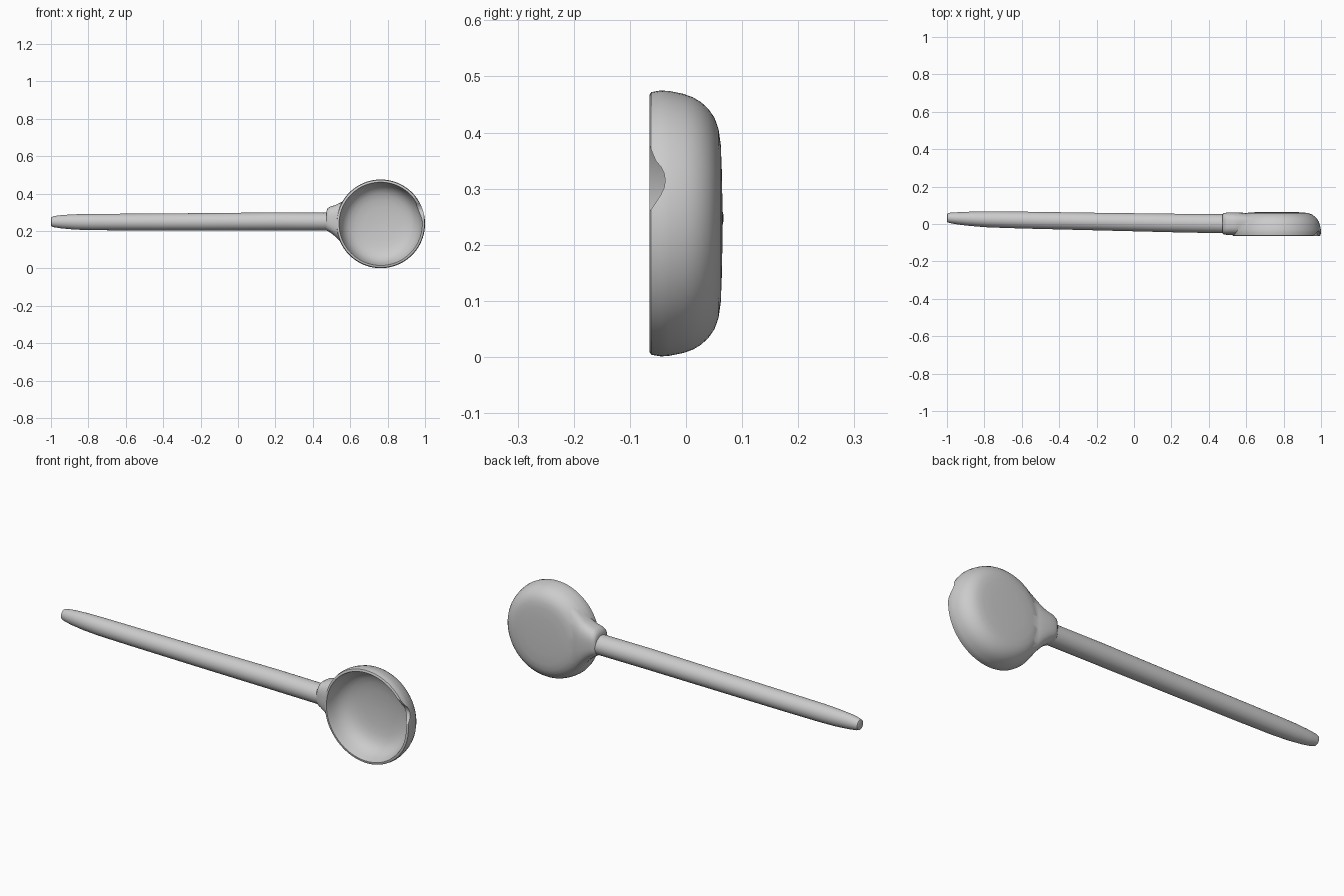
import bpy, bmesh, math

if "Cube" in bpy.data.objects:
    bpy.data.objects.remove(bpy.data.objects["Cube"])

CX, CZ = 0.763, 0.238   # bowl centre


def skin(name, rings):
    """Closed solid through a list of point rings."""
    bm = bmesh.new()
    loops = [[bm.verts.new(p) for p in ring] for ring in rings]
    n = len(loops[0])
    for a, b in zip(loops, loops[1:]):
        for i in range(n):
            j = (i + 1) % n
            bm.faces.new((a[i], a[j], b[j], b[i]))
    bm.faces.new(loops[0])
    bm.faces.new(loops[-1])
    bmesh.ops.recalc_face_normals(bm, faces=bm.faces[:])
    me = bpy.data.meshes.new(name)
    bm.to_mesh(me)
    bm.free()
    ob = bpy.data.objects.new(name, me)
    bpy.context.collection.objects.link(ob)
    return ob


def lathe(name, profile, n=96):
    """Revolve (radius, y) points around the bowl axis."""
    return skin(name, [[(CX + r * math.cos(2 * math.pi * i / n), y,
                         CZ + r * math.sin(2 * math.pi * i / n)) for i in range(n)]
                       for r, y in profile])


def loft(name, sections, power=2.0, n=40):
    """Superellipse sections along x: (x, y0, y1, z0, z1)."""
    def pt(s, t):
        x, y0, y1, z0, z1 = s
        c, d = math.cos(t), math.sin(t)
        e = 2 / power
        return (x, (y0 + y1) / 2 + (y1 - y0) / 2 * math.copysign(abs(c) ** e, c),
                (z0 + z1) / 2 + (z1 - z0) / 2 * math.copysign(abs(d) ** e, d))
    return skin(name, [[pt(s, 2 * math.pi * i / n + 0.03) for i in range(n)] for s in sections])


def boolean(ob, other, op):
    m = ob.modifiers.new(op.title(), 'BOOLEAN')
    m.operation, m.object, m.solver = op, other, 'EXACT'
    bpy.context.view_layer.objects.active = ob
    bpy.ops.object.modifier_apply(modifier=m.name)
    bpy.data.objects.remove(other)


# Bowl: rounded outside with a flat back
bowl = lathe("bowl", [(0.229, -0.065), (0.234, -0.062), (0.237, -0.045), (0.236, -0.03),
                      (0.231, -0.005), (0.225, 0.012), (0.216, 0.027), (0.204, 0.04),
                      (0.188, 0.051), (0.168, 0.058), (0.14, 0.062), (0.09, 0.064), (0.03, 0.065)])

# Flared neck joined to the bowl
neck = loft("neck", [(0.472, -0.048, 0.05, 0.203, 0.305), (0.48, -0.055, 0.058, 0.199, 0.322),
                     (0.495, -0.058, 0.061, 0.19, 0.331), (0.525, -0.06, 0.062, 0.166, 0.34),
                     (0.555, -0.062, 0.062, 0.135, 0.355), (0.585, -0.063, 0.06, 0.1, 0.381),
                     (0.62, -0.063, 0.055, 0.065, 0.413)], power=2.8)
boolean(bowl, neck, 'UNION')

# Hollow of the bowl
hollow = lathe("hollow", [(0.224, -0.09), (0.223, -0.066), (0.22, -0.055), (0.214, -0.035),
                          (0.206, -0.015), (0.195, 0.002), (0.18, 0.017), (0.16, 0.029),
                          (0.13, 0.038), (0.09, 0.044), (0.04, 0.047), (0.005, 0.048)])
boolean(bowl, hollow, 'DIFFERENCE')

# Pouring notch in the rim
notch = skin("notch", [[(x, y, z) for y, z in
                        [(-0.09, 0.235), (-0.066, 0.258), (-0.056, 0.272), (-0.045, 0.289),
                         (-0.039, 0.302), (-0.037, 0.314), (-0.039, 0.327), (-0.044, 0.338),
                         (-0.054, 0.35), (-0.06, 0.364), (-0.066, 0.38), (-0.09, 0.4)]]
                       for x in (0.88, 1.1)])
boolean(bowl, notch, 'DIFFERENCE')

# Long tapered handle with a rounded tip
handle = loft("handle", [(-1.0, 0.014, 0.052, 0.23, 0.268), (-0.997, 0.009, 0.057, 0.224, 0.274),
                         (-0.985, 0.005, 0.06, 0.22, 0.279), (-0.94, -0.003, 0.063, 0.213, 0.285),
                         (-0.87, -0.011, 0.066, 0.207, 0.289), (-0.78, -0.018, 0.067, 0.204, 0.291),
                         (-0.6, -0.024, 0.066, 0.203, 0.292), (-0.2, -0.034, 0.06, 0.202, 0.295),
                         (0.2, -0.044, 0.055, 0.202, 0.299), (0.5, -0.05, 0.052, 0.201, 0.297)])

# Smooth shading
bpy.ops.object.select_all(action='DESELECT')
for ob in (bowl, handle):
    ob.select_set(True)
bpy.context.view_layer.objects.active = bowl
bpy.ops.object.shade_smooth_by_angle(angle=math.radians(40))
